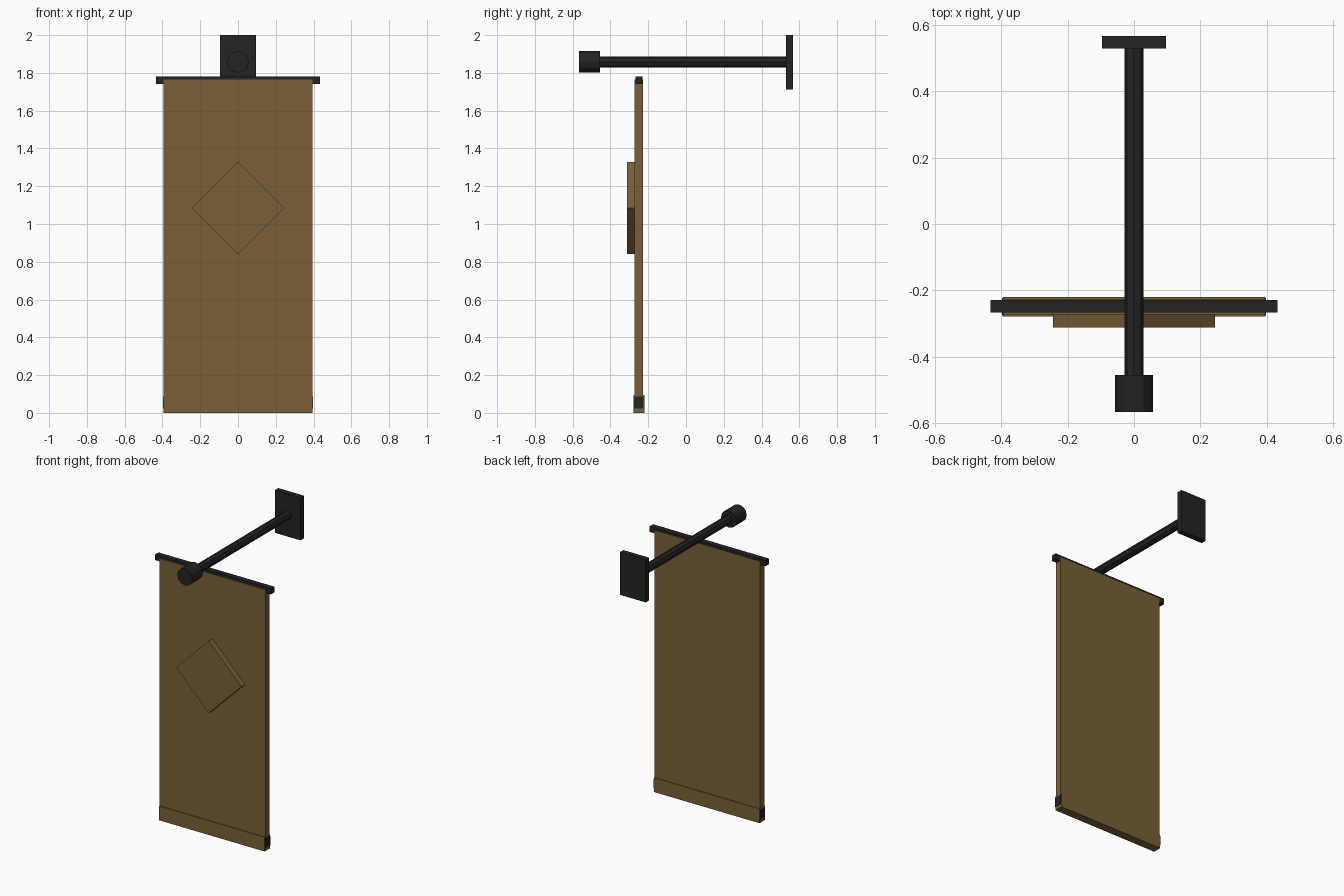
import bpy, math

if "Cube" in bpy.data.objects:
    bpy.data.objects.remove(bpy.data.objects["Cube"])


def material(name, rgb):
    m = bpy.data.materials.new(name)
    m.diffuse_color = (*rgb, 1)
    m.use_nodes = True
    m.node_tree.nodes["Principled BSDF"].inputs["Base Color"].default_value = m.diffuse_color
    return m


black = material("black_iron", (0.017, 0.017, 0.017))
brown = material("brown_cloth", (0.19, 0.118, 0.038))


def finish(name, mat):
    ob = bpy.context.object
    ob.name = name
    bpy.ops.object.transform_apply(location=True, rotation=True, scale=True)
    ob.data.materials.append(mat)
    return ob


def box(name, x, y, z, mat, tilt=0):
    """Box from (min, max) ranges, optionally turned about the y axis."""
    mid = [(a + b) / 2 for a, b in (x, y, z)]
    bpy.ops.mesh.primitive_cube_add(size=1, location=mid, rotation=(0, tilt, 0))
    bpy.context.object.scale = [b - a for a, b in (x, y, z)]
    return finish(name, mat)


def rod(name, radius, y0, y1, z, sides, mat):
    """Faceted cylinder lying along y."""
    bpy.ops.mesh.primitive_cylinder_add(
        vertices=sides, radius=radius, depth=y1 - y0,
        location=(0, (y0 + y1) / 2, z), rotation=(math.pi / 2, 0, 0))
    return finish(name, mat)


# Wall bracket: plate, pole and end cap
box("wall_plate", (-0.096, 0.096), (0.53, 0.567), (1.712, 2.0), black)
rod("pole", 0.029, -0.47, 0.54, 1.858, 8, black)
rod("pole_end_cap", 0.057, -0.567, -0.455, 1.858, 12, black)

# Hanging cloth with crossbar set into its top edge
box("banner_cloth", (-0.395, 0.395), (-0.273, -0.227), (0.05, 1.765), brown)
box("crossbar", (-0.433, 0.433), (-0.267, -0.23), (1.742, 1.78), black)

# Bottom hem around a weight bar whose ends show
box("bottom_hem", (-0.395, 0.395), (-0.279, -0.221), (0.0, 0.096), brown)
box("hem_weight", (-0.398, 0.398), (-0.276, -0.224), (0.022, 0.086), black)

# Raised diamond emblem on the front
h = 0.244 / math.sqrt(2)
box("diamond_panel", (-h, h), (-0.312, -0.27), (1.085 - h, 1.085 + h), brown, math.pi / 4)
